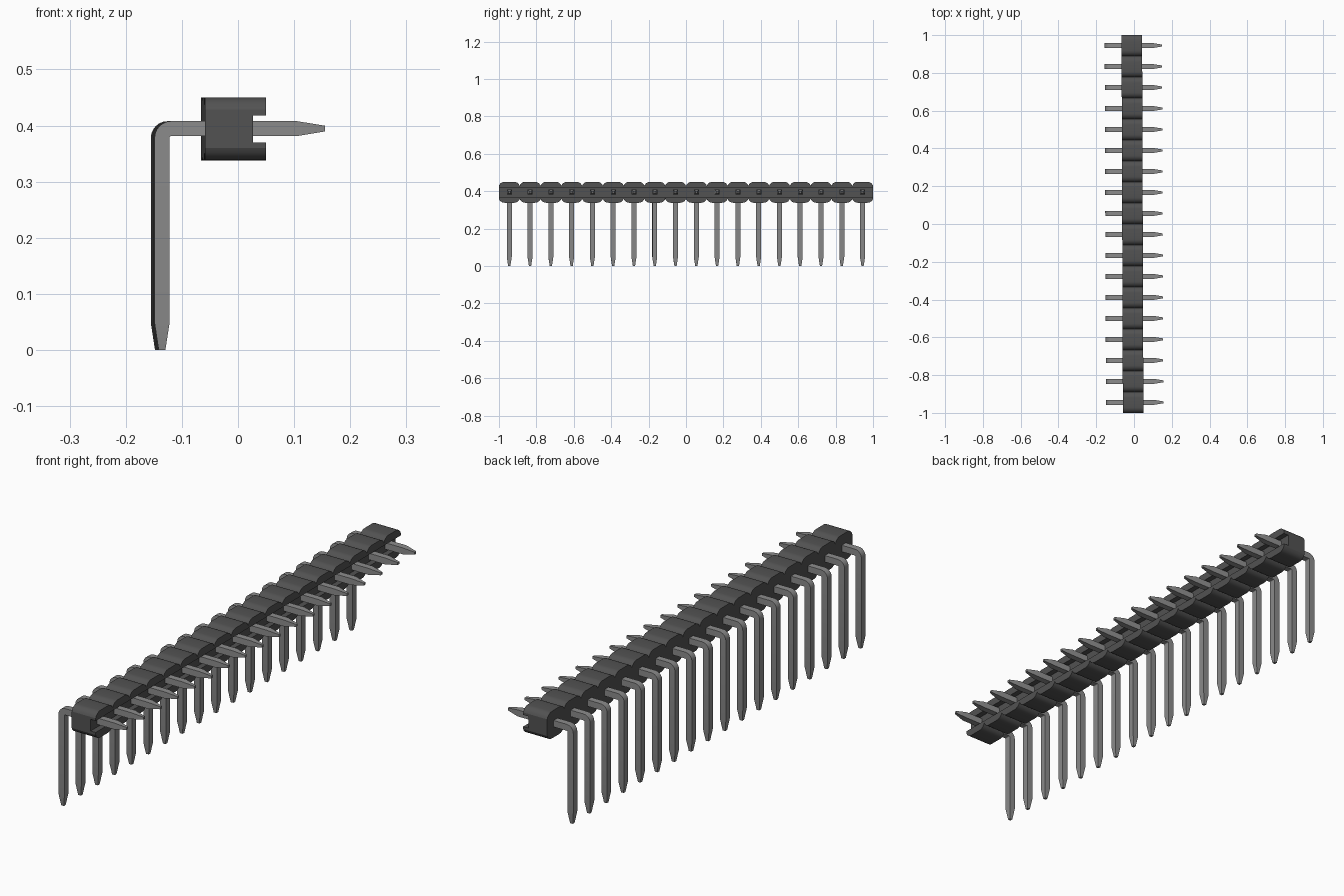
import bpy, bmesh, math
from mathutils import Matrix

if "Cube" in bpy.data.objects:
    bpy.data.objects.remove(bpy.data.objects["Cube"])

PINS = 18
PITCH = 2 / PINS
SKEW = Matrix.Rotation(0.0035, 4, 'Z')   # the row sits very slightly turned


def material(name, value):
    m = bpy.data.materials.new(name)
    m.use_nodes = True
    colour = (value, value, value, 1)
    m.diffuse_color = colour
    m.node_tree.nodes["Principled BSDF"].inputs["Base Color"].default_value = colour
    return m


plastic = material("dark grey plastic", 0.085)
metal = material("grey metal", 0.26)


def finish(bm, name, mat):
    bmesh.ops.recalc_face_normals(bm, faces=bm.faces)
    mesh = bpy.data.meshes.new(name)
    bm.to_mesh(mesh)
    bm.free()
    mesh.materials.append(mat)
    return mesh


def place(name, mesh, matrix):
    ob = bpy.data.objects.new(name, mesh)
    bpy.context.collection.objects.link(ob)
    ob.matrix_world = matrix
    return ob


# Scalloped edge of the housing: one rounded hump for each pin
def scallop(z, sign):
    sweep, radius, steps = math.radians(72), 0.0315, 5
    pts = [(-1.0, z - sign * radius * (1 - math.cos(sweep)))]
    for i in range(PINS):
        mid = -1 + (i + 0.5) * PITCH
        flat = PITCH / 2 - radius * math.sin(sweep)
        hump = [(flat + radius * math.sin(sweep * k / steps),
                 z - sign * radius * (1 - math.cos(sweep * k / steps)))
                for k in range(steps + 1)]
        pts += [(mid - y, h) for y, h in reversed(hump[:-1])]
        pts += [(mid + y, h) for y, h in hump]
    return pts


def prism(name, upper, lower, x0, x1):
    bm = bmesh.new()
    outline = upper + lower[::-1]
    a = [bm.verts.new((x0, y, z)) for y, z in outline]
    b = [bm.verts.new((x1, y, z)) for y, z in outline]
    bm.faces.new(a)
    bm.faces.new(b[::-1])
    for i in range(len(a)):
        j = (i + 1) % len(a)
        bm.faces.new((a[i], a[j], b[j], b[i]))
    return place(name, finish(bm, name, plastic), SKEW)


# Housing: a solid core and two lips that leave a channel along the pin side
top, bottom = scallop(0.45, 1), scallop(0.338, -1)
parts = [
    prism("housing_core", top, bottom, -0.0625, 0.0235),
    prism("upper_lip", top, [(-1, 0.418), (1, 0.418)], 0.0235, 0.0465),
    prism("lower_lip", [(-1, 0.37), (1, 0.37)], bottom, 0.0235, 0.0465),
]


# Right-angle pin: square section swept up the leg, round the bend, to the tip
def pin_mesh():
    leg_x, arm_z, half, bend = -0.1387, 0.3945, 0.0133, 0.0165
    stations = [(leg_x, 0, math.pi, 0.006), (leg_x, 0.048, math.pi, half)]
    for k in range(7):
        t = math.pi - k * math.pi / 12
        stations.append((leg_x + bend + bend * math.cos(t),
                         arm_z - bend + bend * math.sin(t), t, half))
    stations += [(0.102, arm_z, math.pi / 2, half),
                 (0.152, arm_z, math.pi / 2, 0.005)]
    bm = bmesh.new()
    rings = []
    for x, z, t, h in stations:
        rings.append([bm.verts.new((x + s * h * math.cos(t), w * h,
                                    z + s * h * math.sin(t)))
                      for s, w in ((1, 1), (1, -1), (-1, -1), (-1, 1))])
    for r, q in zip(rings, rings[1:]):
        for i in range(4):
            j = (i + 1) % 4
            bm.faces.new((r[i], r[j], q[j], q[i]))
    bm.faces.new(rings[0])
    bm.faces.new(rings[-1][::-1])
    return finish(bm, "pin", metal)


shared_pin = pin_mesh()
for i in range(PINS):
    y = -1 + (i + 0.5) * PITCH
    pin = place(f"pin_{i + 1}", shared_pin, SKEW @ Matrix.Translation((0, y, 0)))
parts.append(pin)

# Smooth the rounded humps and bends, keep the corners crisp
for ob in parts:
    bpy.ops.object.select_all(action='DESELECT')
    ob.select_set(True)
    bpy.context.view_layer.objects.active = ob
    bpy.ops.object.shade_smooth_by_angle(angle=math.radians(25))
